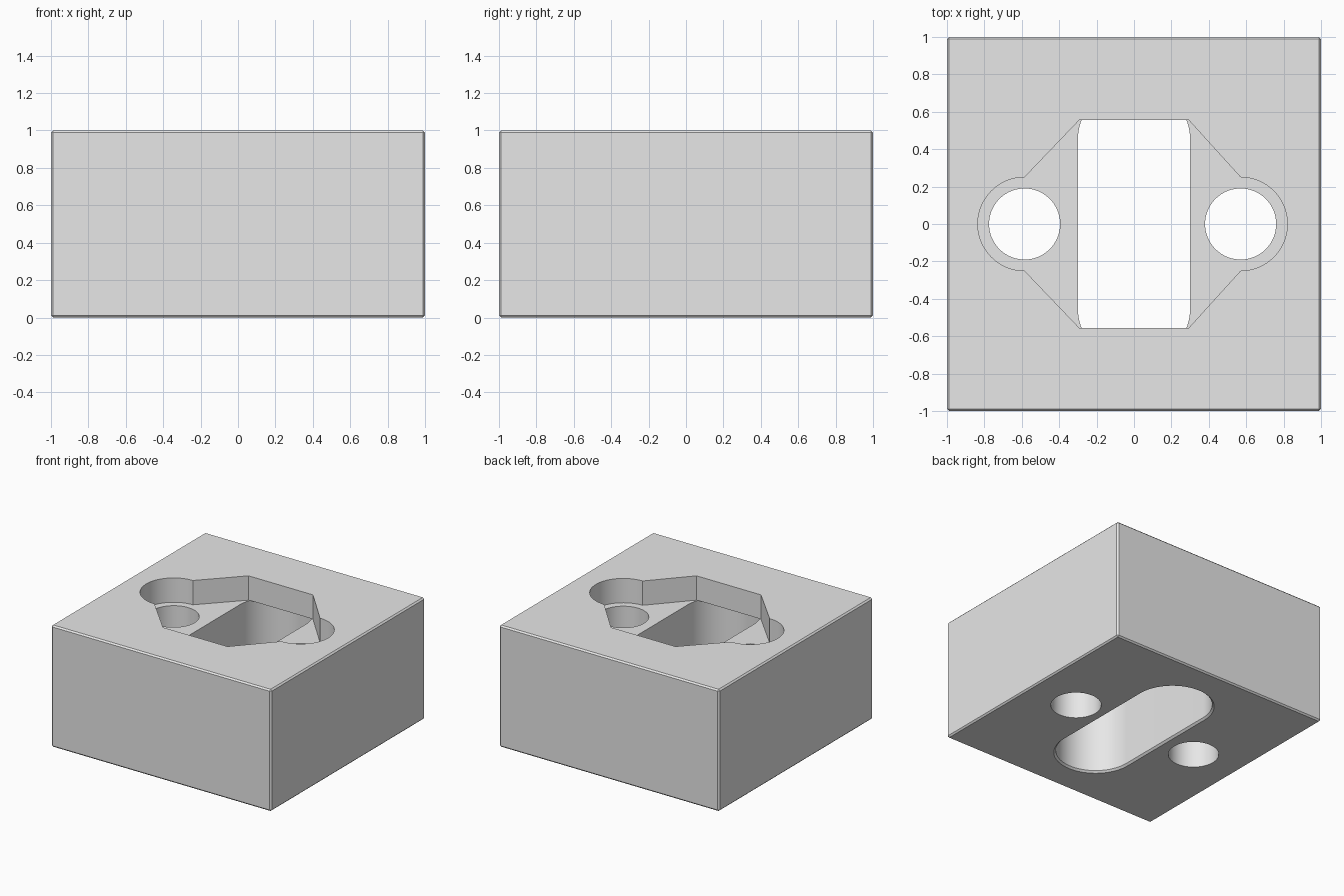
import bpy
import bmesh
from math import cos, sin, pi, radians

default = bpy.data.objects.get("Cube")
if default:
    bpy.data.objects.remove(default, do_unlink=True)

HOLES_X = (-0.585, 0.57)   # centres of the two round holes
FLOOR = 0.8                # height of the pocket floor

grey = bpy.data.materials.new("light_grey")
grey.use_nodes = True
grey.diffuse_color = (0.8, 0.8, 0.8, 1)
grey.node_tree.nodes["Principled BSDF"].inputs["Base Color"].default_value = (0.8, 0.8, 0.8, 1)


def arc(cx, cy, r, start, end, steps):
    """Points along an arc, angles in degrees."""
    angles = [radians(start + (end - start) * i / steps) for i in range(steps + 1)]
    return [(cx + r * cos(a), cy + r * sin(a)) for a in angles]


def stadium(r, half):
    """Slot outline running along y."""
    return arc(0, half, r, 0, 180, 48) + arc(0, -half, r, 180, 360, 48)


def loft(name, sections):
    """Closed solid through (height, outline) sections with equal point counts."""
    bm = bmesh.new()
    rings = [[bm.verts.new((x, y, z)) for x, y in pts] for z, pts in sections]
    n = len(rings[0])
    for low, high in zip(rings, rings[1:]):
        for i in range(n):
            j = (i + 1) % n
            bm.faces.new((low[i], low[j], high[j], high[i]))
    bm.faces.new(rings[0][::-1])
    bm.faces.new(rings[-1])
    bmesh.ops.recalc_face_normals(bm, faces=bm.faces)
    mesh = bpy.data.meshes.new(name)
    bm.to_mesh(mesh)
    bm.free()
    obj = bpy.data.objects.new(name, mesh)
    bpy.context.collection.objects.link(obj)
    mesh.materials.append(grey)
    return obj


# Block with a fine chamfer on every outer edge
square = [(-1, -1), (1, -1), (1, 1), (-1, 1)]
block = loft("block", [(0, square), (1, square)])
bm = bmesh.new()
bm.from_mesh(block.data)
bmesh.ops.bevel(bm, geom=bm.edges[:], offset=0.012, segments=1, affect='EDGES')
bm.to_mesh(block.data)
bm.free()

# Through slot, chamfered at the underside
slot = loft("slot_cutter", [
    (-0.015, stadium(0.33, 0.45)),
    (0.015, stadium(0.3, 0.45)),
    (FLOOR + 0.001, stadium(0.3, 0.45)),
])

# Top pocket: straight-sided middle tapering to a round lobe on each side
left, right = HOLES_X
outline = (arc(left, 0, 0.25, 90, 270, 48) + [(-0.293, -0.555), (0.293, -0.555)]
           + arc(right, 0, 0.25, -90, 90, 48) + [(0.293, 0.555), (-0.293, 0.555)])
pocket = loft("pocket_cutter", [(FLOOR, outline), (1.1, outline)])

# Round holes through the pocket floor
cutters = [slot, pocket]
for side, x in zip(("right", "left"), HOLES_X):
    circle = arc(x, 0, 0.19, 0, 360, 72)[:-1]
    cutters.append(loft(side + "_hole_cutter", [(-0.1, circle), (0.9, circle)]))

# Cut everything out of the block
for cutter in cutters:
    mod = block.modifiers.new(cutter.name, 'BOOLEAN')
    mod.operation = 'DIFFERENCE'
    mod.solver = 'EXACT'
    mod.object = cutter
bpy.context.view_layer.update()
depsgraph = bpy.context.evaluated_depsgraph_get()
result = bpy.data.meshes.new_from_object(block.evaluated_get(depsgraph))
block.modifiers.clear()
block.data = result
for cutter in cutters:
    bpy.data.objects.remove(cutter, do_unlink=True)

# Smooth curved walls, crisp edges
bpy.ops.object.select_all(action='DESELECT')
block.select_set(True)
bpy.context.view_layer.objects.active = block
bpy.ops.object.shade_smooth_by_angle(angle=radians(30))
